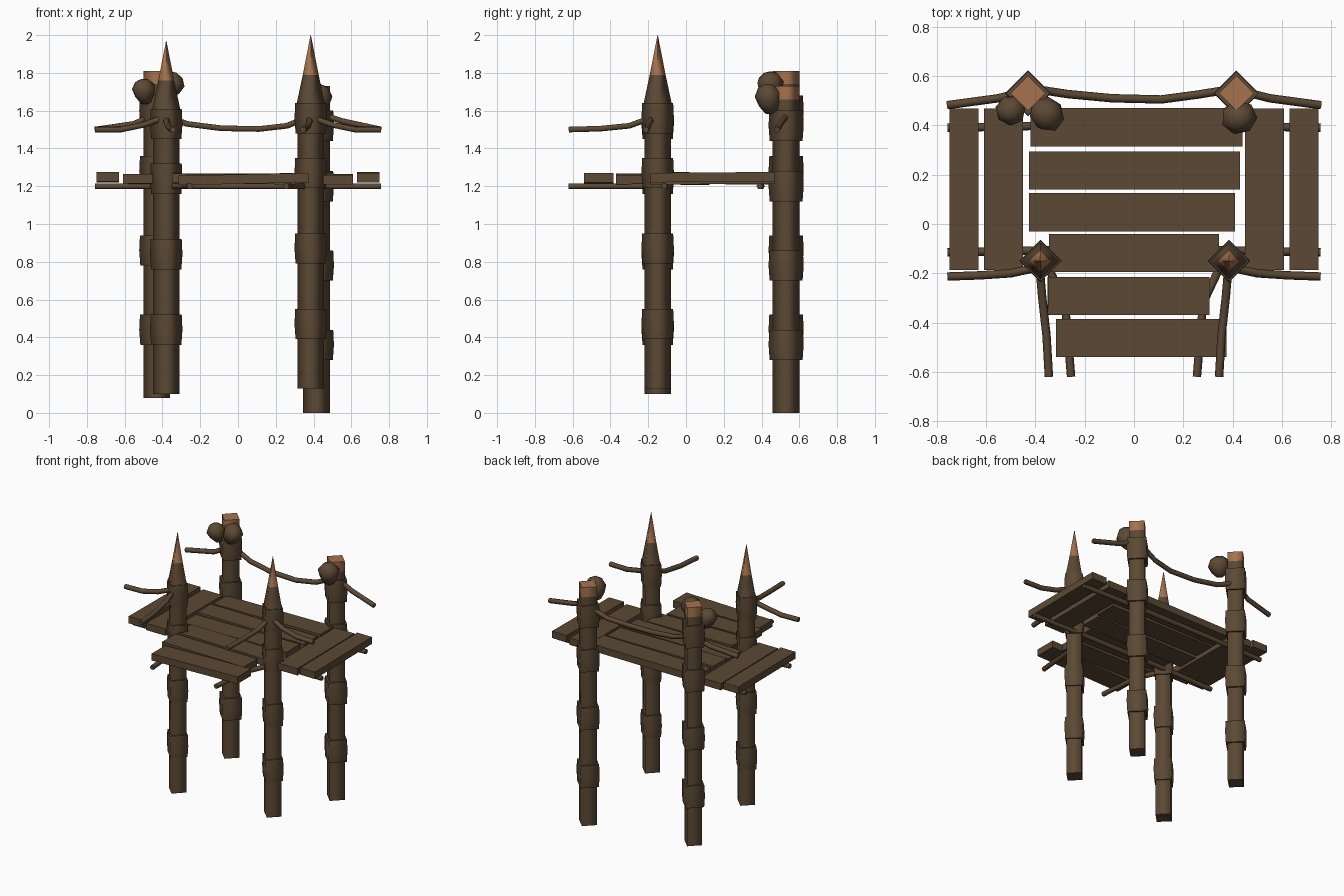
import bpy, bmesh, math
from mathutils import Vector, Matrix, Euler

if "Cube" in bpy.data.objects:
    bpy.data.objects.remove(bpy.data.objects["Cube"])


def material(name, rgb):
    m = bpy.data.materials.new(name)
    m.diffuse_color = (*rgb, 1)
    m.use_nodes = True
    m.node_tree.nodes["Principled BSDF"].inputs["Base Color"].default_value = m.diffuse_color
    return m


BARK = material("dark bark", (0.105, 0.066, 0.034))
CUT = material("fresh cut wood", (0.38, 0.17, 0.075))


def finish(name, bm):
    me = bpy.data.meshes.new(name)
    bm.to_mesh(me)
    bm.free()
    me.materials.append(BARK)
    me.materials.append(CUT)
    ob = bpy.data.objects.new(name, me)
    bpy.context.collection.objects.link(ob)
    return ob


def tube(bm, x, y, profile, cut_above=99, sides=4):
    """Stacked rings of (z, radius): smooth sides, flat end caps."""
    rings = []
    for z, r in profile:
        rings.append([bm.verts.new((x + r * math.cos(2 * math.pi * i / sides),
                                    y + r * math.sin(2 * math.pi * i / sides), z))
                      for i in range(sides)])
    for k in range(len(rings) - 1):
        for i in range(sides):
            j = (i + 1) % sides
            f = bm.faces.new((rings[k][i], rings[k][j], rings[k + 1][j], rings[k + 1][i]))
            f.smooth = True
            f.material_index = int(profile[k][0] >= cut_above)
    # caps use their own vertices so that the rim stays crisp
    for ring, flip in ((rings[0], True), (rings[-1], False)):
        vs = [bm.verts.new(v.co) for v in ring]
        f = bm.faces.new(vs[::-1] if flip else vs)
        f.material_index = int(not flip and cut_above < 90)


def post(name, x, y, z, spiked):
    bm = bmesh.new()
    if spiked:
        bands, r, br = (0.26, 0.66, 1.06, 1.35), 0.07, 0.086
        tube(bm, x, y, [(z, r), (z + 1.5, r)])
        tube(bm, x, y, [(z + 1.5, 0.076), (z + 1.66, 0.042), (z + 1.87, 0.001)], z + 1.65)
    else:
        bands, r, br = (0.28, 0.70, 1.12, 1.44), 0.071, 0.093
        tube(bm, x, y, [(z, r), (z + 1.66, r), (z + 1.73, r)], z + 1.65)
    for b in bands:      # swollen growth rings
        tube(bm, x, y, [(z + b, br - 0.006), (z + b + 0.08, br), (z + b + 0.16, br - 0.004)])
    finish(name, bm)


post("front_left_post", -0.38, -0.15, 0.10, True)
post("front_right_post", 0.385, -0.15, 0.13, True)
post("back_left_post", -0.43, 0.53, 0.08, False)
post("back_right_post", 0.415, 0.53, 0.0, False)


def plank(name, x0, x1, y0, y1, z, slope=0.0, tilt=0.0):
    bm = bmesh.new()
    mat = (Matrix.Translation(((x0 + x1) / 2, (y0 + y1) / 2, z))
           @ Euler((tilt, -slope, 0)).to_matrix().to_4x4()
           @ Matrix.Diagonal((x1 - x0, y1 - y0, 0.05, 1)))
    bmesh.ops.create_cube(bm, size=1, matrix=mat)
    finish(name, bm)


# deck boards: x0, x1, y0, y1, centre height, slope along x
for i, p in enumerate([(-0.42, 0.44, 0.315, 0.47, 1.242, 0.008),
                       (-0.425, 0.43, 0.14, 0.295, 1.24, -0.006),
                       (-0.425, 0.41, -0.03, 0.125, 1.236, 0.008),
                       (-0.345, 0.345, -0.195, -0.04, 1.24, -0.012),
                       (-0.35, 0.305, -0.37, -0.215, 1.238, -0.012),
                       (-0.315, 0.375, -0.54, -0.385, 1.238, 0.022)]):
    plank(f"deck_board_{i + 1}", *p)
for s, side in ((-1, "left"), (1, "right")):
    for part, a, b, z in (("inner", 0.45, 0.608, 1.236), ("outer", 0.63, 0.748, 1.248)):
        plank(f"{side}_{part}_board", min(s * a, s * b), max(s * a, s * b),
              -0.187, 0.468, z, 0, 0.008 * s)


def pole(name, pts, r=0.017):
    """Bent stick or rope swept along a short path."""
    cu = bpy.data.curves.new(name, 'CURVE')
    cu.dimensions = '3D'
    cu.bevel_depth = r
    cu.bevel_resolution = 1
    cu.use_fill_caps = True
    sp = cu.splines.new('POLY')
    sp.points.add(len(pts) - 1)
    for q, p in zip(sp.points, pts):
        q.co = (*p, 1)
    tmp = bpy.data.objects.new(name + "_tmp", cu)
    bpy.context.collection.objects.link(tmp)
    me = bpy.data.meshes.new_from_object(tmp.evaluated_get(bpy.context.evaluated_depsgraph_get()))
    bpy.data.objects.remove(tmp)
    me.materials.clear()
    me.materials.append(BARK)
    for f in me.polygons:
        f.use_smooth = len(f.vertices) == 4
    bpy.context.collection.objects.link(bpy.data.objects.new(name, me))


# support poles below the deck
for name, y in (("back", 0.39), ("front", -0.115)):
    pole(f"{name}_support_pole", [(-0.757, y, 1.2), (-0.3, y + 0.01, 1.2),
                                  (0.3, y + 0.01, 1.2), (0.757, y, 1.2)])
# mirrored sticks: porch supports and handrails
for s, side in ((-1, "left"), (1, "right")):
    pole(f"{side}_porch_support", [(s * 0.36, -0.15, 1.2), (s * 0.28, -0.32, 1.2),
                                   (s * 0.255, -0.62, 1.2)])
    pole(f"{side}_porch_rail", [(s * 0.385, -0.15, 1.575), (s * 0.372, -0.3, 1.52),
                                (s * 0.355, -0.45, 1.505), (s * 0.345, -0.62, 1.5)])
    pole(f"{side}_front_side_rail", [(s * 0.36, -0.17, 1.575), (s * 0.5, -0.2, 1.525),
                                     (s * 0.62, -0.208, 1.5), (s * 0.757, -0.213, 1.5)])
    pole(f"{side}_back_side_rail", [(s * 0.43, 0.54, 1.585), (s * 0.55, 0.51, 1.545 if s > 0 else 1.53),
                                    (s * 0.757, 0.482, 1.5)])
# sagging back rail
pole("back_rail", [(-0.42, 0.55, 1.585), (-0.27, 0.527, 1.53), (-0.09, 0.51, 1.507),
                   (0.11, 0.505, 1.503), (0.26, 0.525, 1.52), (0.415, 0.55, 1.585)])


def gourd(name, c, size, rot):
    """Hanging gourd: low-poly ball pinched towards the bottom."""
    bm = bmesh.new()
    bmesh.ops.create_uvsphere(bm, u_segments=7, v_segments=5, radius=1)
    for v in bm.verts:
        if v.co.z < -0.3:
            v.co.x *= 0.85
            v.co.y *= 0.85
    m = (Matrix.Translation(c) @ Euler(rot).to_matrix().to_4x4()
         @ Matrix.Diagonal((*size, 1)))
    bm.transform(m)
    for f in bm.faces:
        f.smooth = True
    finish(name, bm)


gourd("left_gourd", (-0.497, 0.465, 1.70), (0.066, 0.066, 0.072), (0.2, -0.3, 0.4))
gourd("middle_gourd", (-0.358, 0.445, 1.735), (0.072, 0.08, 0.074), (0.3, 0.3, 0.9))
gourd("right_gourd", (0.423, 0.437, 1.66), (0.078, 0.074, 0.085), (0.25, 0.1, 0.2))
